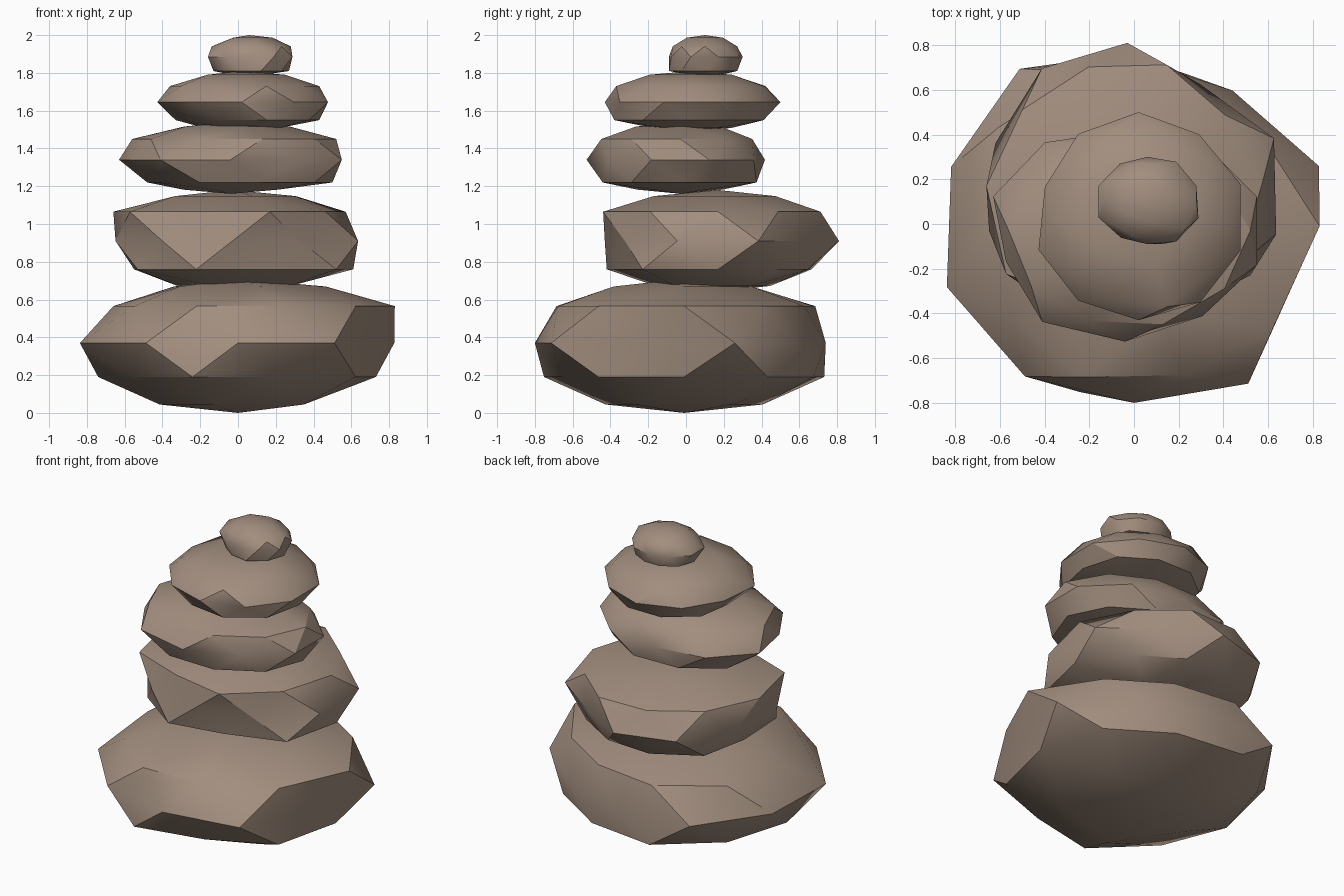
import bpy, bmesh, math

cube = bpy.data.objects.get("Cube")
if cube:
    bpy.data.objects.remove(cube, do_unlink=True)

# One warm grey-brown stone colour
stone_mat = bpy.data.materials.new("warm_brown_stone")
stone_mat.use_nodes = True
colour = (0.36, 0.27, 0.21, 1)
stone_mat.diffuse_color = colour
bsdf = stone_mat.node_tree.nodes["Principled BSDF"]
bsdf.inputs["Base Color"].default_value = colour
bsdf.inputs["Roughness"].default_value = 0.9


def stone(name, centre, ends, shoulders, middle, upper, lower, depth=1):
    """Reshape an icosphere into a stone.

    ends and shoulders are (low, high) heights. The radii run anticlockwise
    from +x in tenths of a turn; those of the middle ring start half a step
    later than the upper and lower rings. depth scales the stone along y.
    """
    cx, cy, cz = centre
    step = math.tau / len(middle)
    bm = bmesh.new()
    bmesh.ops.create_icosphere(bm, subdivisions=2, radius=1)
    for v in bm.verts:
        turn = math.atan2(v.co.y, v.co.x)
        level = abs(v.co.z)
        high = v.co.z > 0
        ring = upper if high else lower
        radius = ring[round(turn / step) % len(ring)]
        if level < 0.1:                      # widest ring
            radius = middle[round(turn / step - 0.5) % len(middle)]
            z = cz
        elif level < 0.7:                    # shoulder rings
            z = shoulders[high]
        elif level < 0.95:                   # small rings near the poles
            radius *= 0.56
            z = cz + 0.88 * (ends[high] - cz)
        else:                                # poles
            radius = 0
            z = ends[high]
        v.co = (cx + radius * math.cos(turn),
                cy + radius * math.sin(turn) * depth, z)
    bmesh.ops.recalc_face_normals(bm, faces=bm.faces)
    mesh = bpy.data.meshes.new(name)
    bm.to_mesh(mesh)
    bm.free()
    mesh.materials.append(stone_mat)
    obj = bpy.data.objects.new(name, mesh)
    bpy.context.collection.objects.link(obj)
    bpy.ops.object.select_all(action="DESELECT")
    obj.select_set(True)
    bpy.context.view_layer.objects.active = obj
    bpy.ops.object.shade_smooth_by_angle(angle=math.radians(30))


# Stones from the ground up
stone("base_stone", (0, -.01, .37), (0, .71), (.19, .565),
      middle=[.87, .75, .75, .87, .86, .88, .83, .79, .87, .76],
      upper=[.83, .70, .67, .73, .75, .66, .68, .71, .70, .77],
      lower=[.73, .75, .72, .78, .75, .74, .71, .78, .68, .77])

stone("second_stone", (-.03, .17, .91), (.64, 1.18), (.76, 1.065),
      middle=[.69, .56, .64, .65, .62, .65, .63, .60, .61, .70],
      upper=[.60, .54, .57, .56, .58, .63, .67, .56, .64, .61],
      lower=[.64, .53, .50, .52, .56, .52, .62, .62, .55, .68])

stone("third_stone", (-.04, -.03, 1.34), (1.16, 1.54), (1.22, 1.45),
      middle=[.62, .60, .56, .61, .62, .56, .63, .62, .59, .62],
      upper=[.56, .52, .50, .50, .54, .52, .52, .53, .55, .55],
      lower=[.54, .52, .53, .52, .50, .44, .47, .53, .54, .55],
      depth=.8)

stone("fourth_stone", (.02, .03, 1.645), (1.49, 1.81), (1.55, 1.73),
      middle=[.48, .46, .47, .46, .44, .47, .46, .46, .47, .48],
      upper=[.41, .41, .40, .41, .40, .38, .40, .39, .42, .41],
      lower=[.41, .42, .40, .40, .39, .35, .37, .39, .43, .44])

stone("top_stone", (.06, .10, 1.885), (1.78, 2), (1.81, 1.94),
      middle=[.23, .22, .20, .21, .23, .23, .20, .19, .22, .24],
      upper=[.22, .19, .18, .18, .19, .20, .18, .17, .18, .21],
      lower=[.21, .20, .18, .18, .19, .19, .18, .18, .20, .21])
